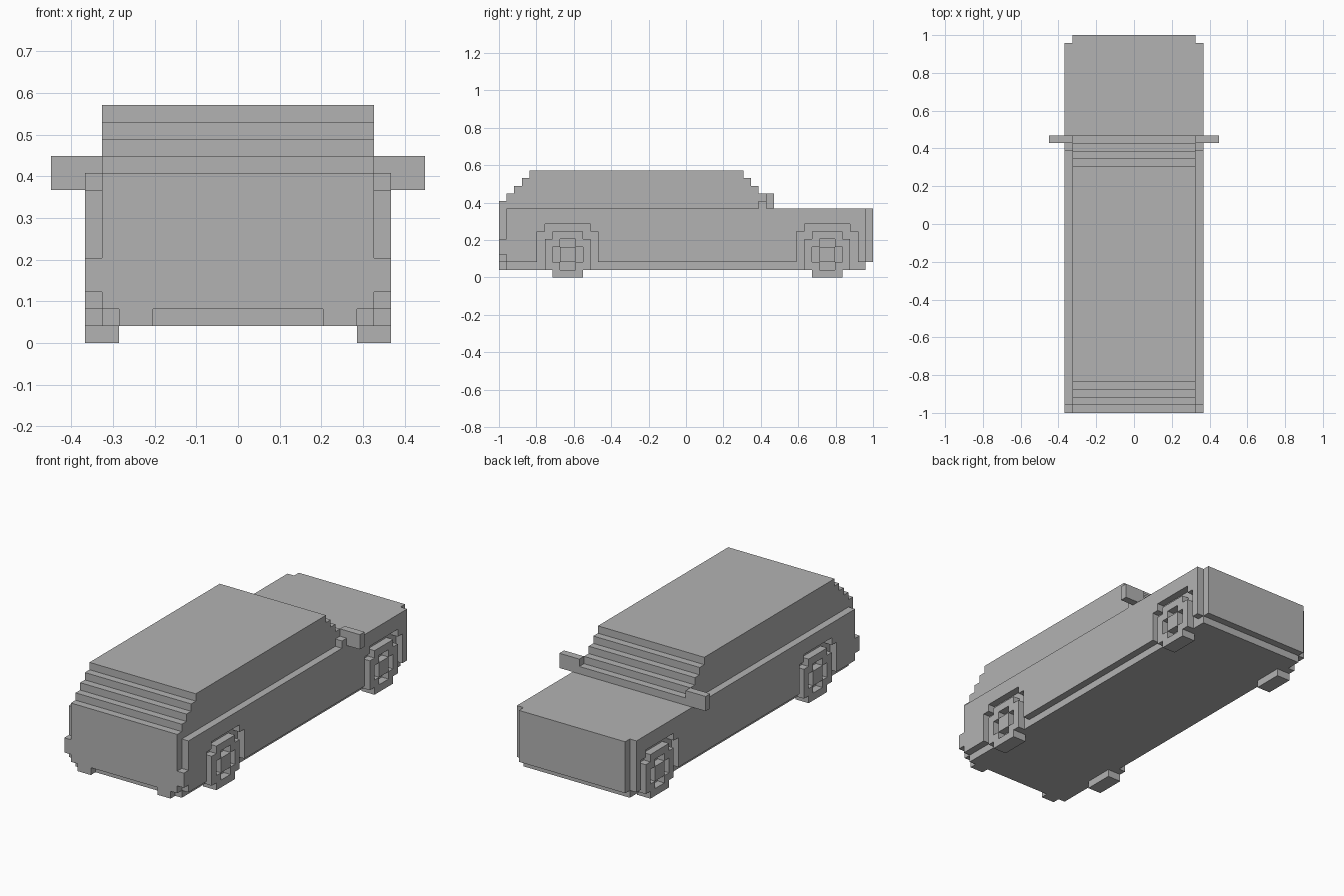
import bpy
import bmesh

if "Cube" in bpy.data.objects:
    bpy.data.objects.remove(bpy.data.objects["Cube"], do_unlink=True)

UNIT = 2 / 49      # size of one block
MID = 49 / 2       # half the length in blocks

grey = bpy.data.materials.new("plain_grey")
grey.use_nodes = True
colour = (0.45, 0.45, 0.45, 1)
grey.diffuse_color = colour
grey.node_tree.nodes["Principled BSDF"].inputs["Base Color"].default_value = colour


def extrude(name, profiles, x0, x1):
    """Extrude side outlines of (block along length, block height) from x0 to x1."""
    bm = bmesh.new()
    for profile in profiles:
        verts = [bm.verts.new((x0 * UNIT, (y - MID) * UNIT, z * UNIT)) for y, z in profile]
        face = bm.faces.new(verts)
        out = bmesh.ops.extrude_face_region(bm, geom=[face])
        moved = [v for v in out["geom"] if isinstance(v, bmesh.types.BMVert)]
        bmesh.ops.translate(bm, verts=moved, vec=((x1 - x0) * UNIT, 0, 0))
    bmesh.ops.recalc_face_normals(bm, faces=bm.faces)
    mesh = bpy.data.meshes.new(name)
    bm.to_mesh(mesh)
    bm.free()
    mesh.materials.append(grey)
    obj = bpy.data.objects.new(name, mesh)
    bpy.context.scene.collection.objects.link(obj)
    return obj


def pair(name, profiles, x0, x1):
    """Make the part on the left and on the right."""
    extrude("left_" + name, profiles, x0, x1)
    extrude("right_" + name, profiles, -x1, -x0)


def rect(y0, y1, z0, z1):
    return [(y0, z0), (y1, z0), (y1, z1), (y0, z1)]


# Central body with stepped nose and tail undersides
extrude("body_core", [[(1, 1), (48, 1), (48, 2), (49, 2), (49, 9), (0, 9), (0, 2), (1, 2)]], -8, 8)

# Cabin, stepped at both ends
outline = []
for i in range(5):
    outline += [(i, 9 + i), (i, 10 + i)]
for i in reversed(range(5)):
    outline += [(36 - i, 10 + i), (36 - i, 9 + i)]
extrude("cabin", [outline], -8, 8)

# Side panels with stepped wheel arches
wheels = {"front": 9, "rear": 43}
panel = [(1, 2)]
for c in wheels.values():
    panel += [(c - 4, 2), (c - 4, 6), (c - 3, 6), (c - 3, 7),
              (c + 3, 7), (c + 3, 6), (c + 4, 6), (c + 4, 2)]
panel += [(48, 2), (48, 9), (1, 9)]
pair("side_panel", [panel], 8, 9)

# Front bumper corners and feet
pair("bumper_corner", [rect(0, 1, 3, 5)], 8, 9)
pair("bumper_foot", [rect(0, 1, 1, 2)], 5, 7)

# Side mirrors and their mounts
pair("mirror", [rect(35, 36, 9, 11)], 8, 11)
pair("mirror_mount", [rect(34, 35, 9, 10)], 8, 9)

# Wheels: blocky ring around a cross-shaped pocket, with a square hub
quarter = [(2, 0), (3, 0), (3, 2), (2, 2), (2, 3), (0, 3), (0, 2), (1, 2), (1, 1), (2, 1)]
for place, c in wheels.items():
    ring = [[(c + sy * a, 3 + sz * b) for a, b in quarter] for sy in (1, -1) for sz in (1, -1)]
    pair(place + "_wheel", ring, 7, 9)
    pair(place + "_hub", [rect(c - 1, c + 1, 2, 4)], 7, 9)
